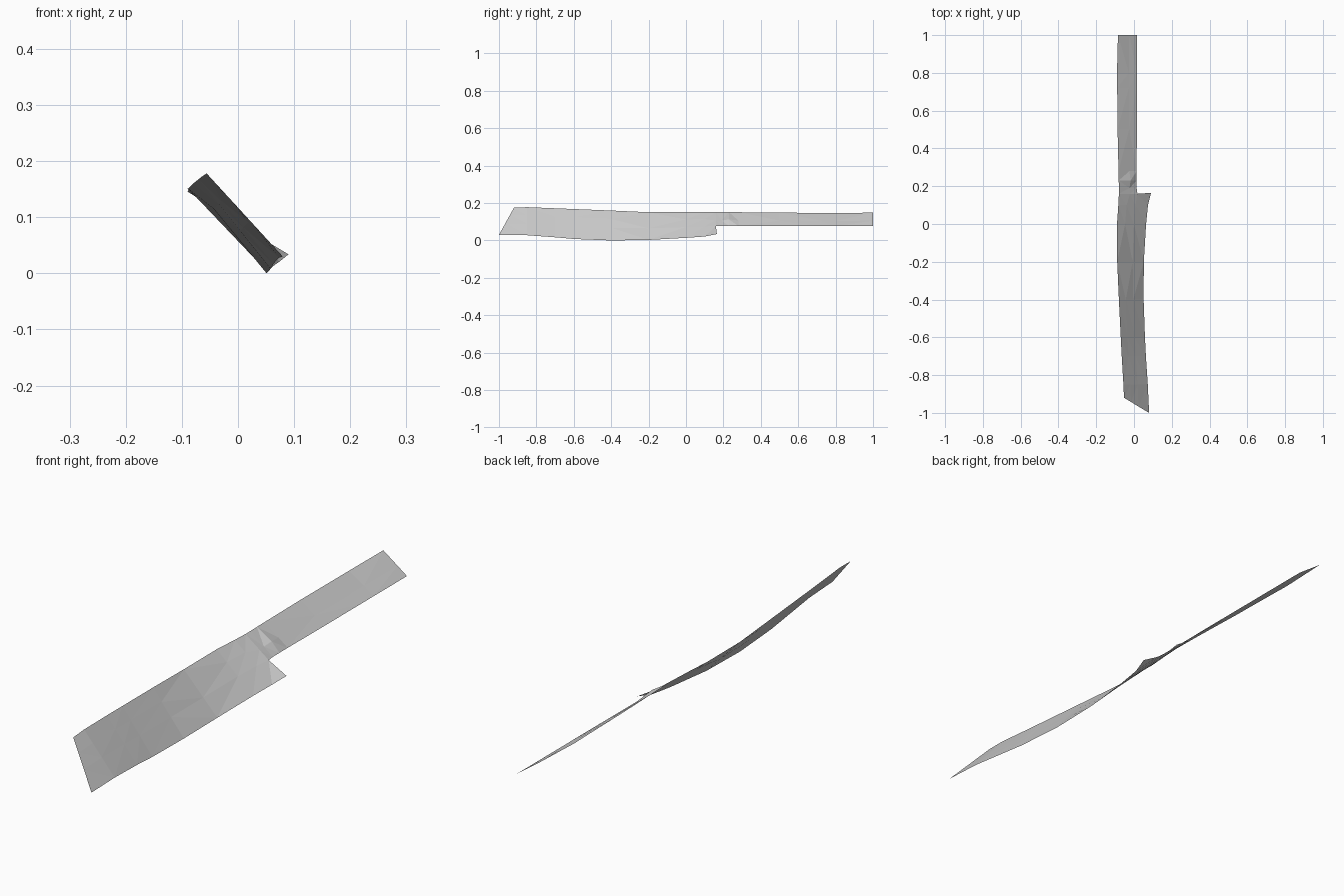
import bpy, bmesh
from mathutils import Vector

if "Cube" in bpy.data.objects:
    bpy.data.objects.remove(bpy.data.objects["Cube"])

# Stations along the length: y, spine (x, z), cutting edge or handle underside (x, z)
blade = [
    (-0.85, -0.056, 0.178, 0.073, 0.028),
    (-0.70, -0.065, 0.172, 0.063, 0.017),
    (-0.60, -0.070, 0.168, 0.058, 0.008),
    (-0.40, -0.080, 0.160, 0.051, 0.000),
    (-0.20, -0.089, 0.151, 0.052, 0.003),
    (0.00, -0.090, 0.151, 0.064, 0.014),
    (0.10, -0.083, 0.151, 0.074, 0.021),
]
handle = [
    (0.16, -0.080, 0.151, 0.018, 0.077),
    (0.19, -0.080, 0.151, 0.014, 0.077),
    (0.23, -0.081, 0.151, 0.014, 0.077),
    (0.28, -0.082, 0.151, 0.014, 0.077),
    (0.50, -0.087, 0.149, 0.015, 0.077),
    (0.72, -0.089, 0.147, 0.015, 0.077),
    (0.80, -0.090, 0.146, 0.015, 0.077),
    (1.00, -0.085, 0.149, 0.015, 0.077),
]


def row(a, b, fractions):
    """Points across the sheet from spine a to edge b."""
    return [Vector(a).lerp(Vector(b), f) for f in fractions]


BLADE_CUTS = (0, 0.28, 0.58, 1)
HANDLE_CUTS = (0, 0.6, 1)


def loft(name, rows):
    """Thin faceted sheet through equal-length rows of points."""
    bm = bmesh.new()
    grid = [[bm.verts.new(p) for p in r] for r in rows]
    for r0, r1 in zip(grid, grid[1:]):
        for i in range(len(r0) - 1):
            bm.faces.new((r0[i], r0[i + 1], r1[i + 1], r1[i]))
    bmesh.ops.triangulate(bm, faces=bm.faces[:])
    me = bpy.data.meshes.new(name)
    bm.to_mesh(me)
    bm.free()
    ob = bpy.data.objects.new(name, me)
    bpy.context.collection.objects.link(ob)
    return ob


def station(s, cuts):
    y, sx, sz, ex, ez = s
    return row((sx, y, sz), (ex, y, ez), cuts)


# Handle strip, with a small pinch next to the bolster
handle_rows = [station(s, HANDLE_CUTS) for s in handle]
handle_rows[2][1] += Vector((0.006, 0, 0.006))
loft("handle", handle_rows)

# Blade: slanted front end, then stations, then the bent heel meeting the handle
tip = row((-0.053, -0.92, 0.175), (0.08, -1.0, 0.03), BLADE_CUTS)
heel = station(handle[0], HANDLE_CUTS) + [Vector((0.09, 0.165, 0.034))]
loft("blade", [tip] + [station(s, BLADE_CUTS) for s in blade] + [heel])
